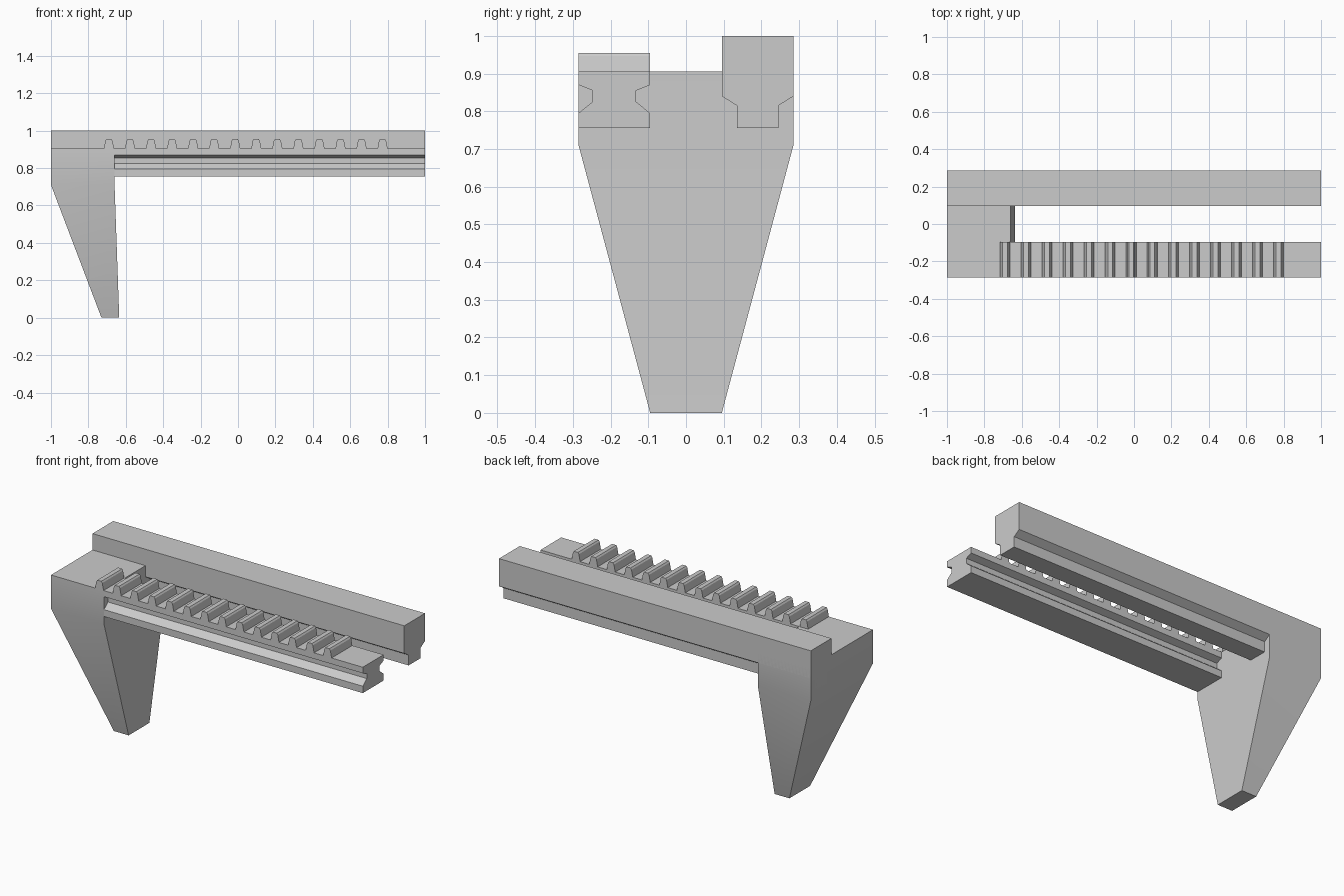
import bpy
import bmesh

if "Cube" in bpy.data.objects:
    bpy.data.objects.remove(bpy.data.objects["Cube"], do_unlink=True)

grey = bpy.data.materials.new("plain grey")
grey.use_nodes = True
colour = (0.6, 0.6, 0.6, 1)
grey.diffuse_color = colour
grey.node_tree.nodes["Principled BSDF"].inputs["Base Color"].default_value = colour


def loft(name, rings):
    """Join matching rings of points into a capped solid."""
    bm = bmesh.new()
    loops = [[bm.verts.new(p) for p in ring] for ring in rings]
    count = len(loops[0])
    for a, b in zip(loops, loops[1:]):
        for i in range(count):
            j = (i + 1) % count
            bm.faces.new((a[i], a[j], b[j], b[i]))
    bm.faces.new(loops[0])
    bm.faces.new(loops[-1])
    bmesh.ops.recalc_face_normals(bm, faces=bm.faces)
    mesh = bpy.data.meshes.new(name)
    bm.to_mesh(mesh)
    bm.free()
    mesh.materials.append(grey)
    obj = bpy.data.objects.new(name, mesh)
    bpy.context.collection.objects.link(obj)
    return obj


def rail(name, half_profile, centre_y, x0, x1):
    """Mirror a half profile (offset, height) and sweep it along x."""
    profile = half_profile + [(-d, z) for d, z in reversed(half_profile)]
    return loft(name, [[(x, centre_y + d, z) for d, z in profile] for x in (x0, x1)])


HALF = 0.095          # half width of each rail
RAIL_Y = 0.19         # rail centre distance from the middle
JAW_X = -0.66         # inner face of the jaw
DECK = 0.905          # top of the jaw and of the rack

# Tall guide rail with a narrow foot
rail("guide_rail",
     [(HALF, 1.0), (HALF, 0.84), (0.055, 0.815), (0.055, 0.755)],
     RAIL_Y, -1, 1)

# Grooved rack bar
rail("rack_bar",
     [(HALF, DECK), (HALF, 0.87), (0.058, 0.855), (0.058, 0.825),
      (HALF, 0.795), (HALF, 0.755)],
     -RAIL_Y, JAW_X, 1)

# Rack teeth
TEETH = 14
tooth_half = [(0.027, DECK), (0.019, 0.946), (0.013, 0.955)]
tooth = tooth_half + [(-d, z) for d, z in reversed(tooth_half)]
for n in range(TEETH):
    cx = -0.69 + 1.463 * n / (TEETH - 1)
    loft(f"rack_tooth_{n + 1}",
         [[(cx + d, y, z) for d, z in tooth]
          for y in (-RAIL_Y - HALF, -RAIL_Y + HALF)])

# Tapered jaw: outer x, inner x, half depth, height of each ring
jaw_rings = [(-0.73, -0.635, HALF, 0),
             (-1, JAW_X, 0.285, 0.71),
             (-1, JAW_X, 0.285, DECK)]
jaw = loft("jaw", [[(a, -h, z), (b, -h, z), (b, h, z), (a, h, z)]
                   for a, b, h, z in jaw_rings])

# Soft bend on the jaw, with its corners kept sharp
bpy.ops.object.select_all(action='DESELECT')
jaw.select_set(True)
bpy.context.view_layer.objects.active = jaw
bpy.ops.object.shade_smooth_by_angle()
